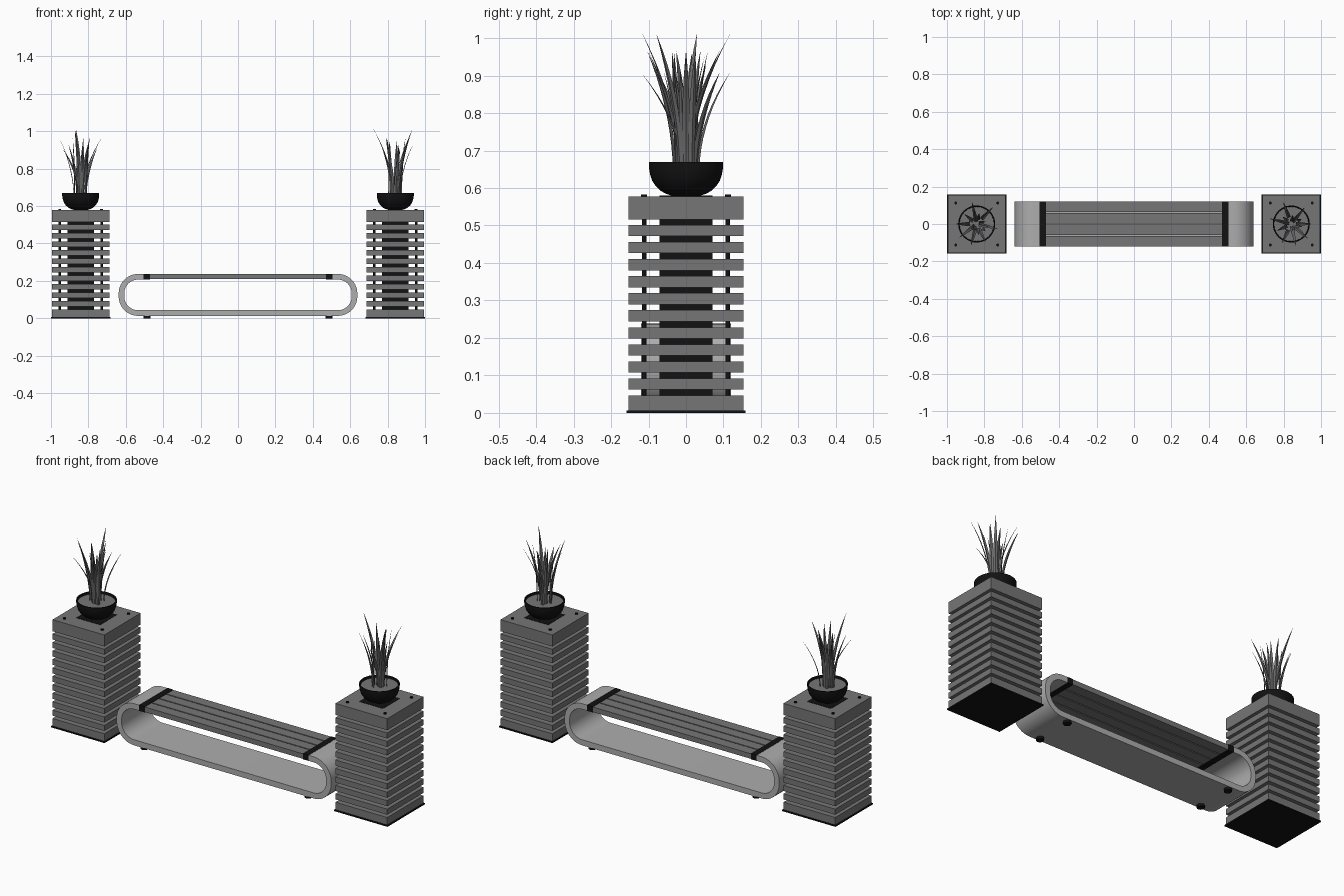
import bpy, bmesh, math
from mathutils import Matrix, Vector

if "Cube" in bpy.data.objects:
    bpy.data.objects.remove(bpy.data.objects["Cube"])


def material(name, v):
    m = bpy.data.materials.new(name)
    m.diffuse_color = (v, v, v, 1)
    m.use_nodes = True
    m.node_tree.nodes["Principled BSDF"].inputs["Base Color"].default_value = m.diffuse_color
    return m


BLACK = material("black_metal", 0.006)
WOOD = material("wood", 0.18)
STONE = material("concrete", 0.42)
LEAF = material("leaf", 0.14)


def finish(name, bm, mat, smooth=False, loc=(0, 0, 0)):
    bmesh.ops.recalc_face_normals(bm, faces=bm.faces)
    me = bpy.data.meshes.new(name)
    bm.to_mesh(me)
    bm.free()
    me.materials.append(mat)
    ob = bpy.data.objects.new(name, me)
    ob.location = loc
    bpy.context.collection.objects.link(ob)
    if smooth:
        bpy.ops.object.select_all(action='DESELECT')
        ob.select_set(True)
        bpy.context.view_layer.objects.active = ob
        bpy.ops.object.shade_smooth_by_angle(angle=math.radians(35))
    return ob


def box(bm, x0, x1, y0, y1, z0, z1):
    m = Matrix.Translation(((x0 + x1) / 2, (y0 + y1) / 2, (z0 + z1) / 2))
    bmesh.ops.create_cube(bm, size=1, matrix=m @ Matrix.Diagonal((x1 - x0, y1 - y0, z1 - z0, 1)))


def rod(bm, x, y, r, z0, z1):
    bmesh.ops.create_cone(bm, cap_ends=True, segments=24, radius1=r, radius2=r, depth=z1 - z0,
                          matrix=Matrix.Translation((x, y, (z0 + z1) / 2)))


def lathe(bm, profile, n=48):
    vs = [bm.verts.new((r, 0, z)) for r, z in profile]
    es = [bm.edges.new(p) for p in zip(vs, vs[1:])]
    bmesh.ops.spin(bm, geom=vs + es, cent=(0, 0, 0), axis=(0, 0, 1), angle=math.tau, steps=n)
    bmesh.ops.remove_doubles(bm, verts=bm.verts, dist=1e-5)


def blade(bm, angle, reach, tip, width, base):
    # folded leaf that curves outward and tapers to a point
    a = math.radians(angle)
    out, side = Vector((math.cos(a), math.sin(a), 0)), Vector((-math.sin(a), math.cos(a), 0))
    rows, n = [], 9
    for i in range(n + 1):
        t = i / n
        c = out * (base + (reach - base) * t ** 1.9) + Vector((0, 0, 0.645 + (tip - 0.645) * t))
        w = width / 2 * (0.55 + 1.1 * t - 1.65 * t ** 2.2) + 0.0002
        rows.append([bm.verts.new(c + side * k * w + out * abs(k) * -w * 0.35) for k in (-1, 0, 1)])
    for p, q in zip(rows, rows[1:]):
        for k in (0, 1):
            bm.faces.new((p[k], p[k + 1], q[k + 1], q[k]))


# blade table: angle, reach, tip height
BLADES = [(166, .12, 1.01), (319, .12, 1.01), (244, .115, .965), (51, .115, .965), (0, .11, .96),
          (110, .125, .908), (282, .12, .905), (205, .085, .93), (25, .06, .965), (80, .05, .95),
          (140, .06, .965), (225, .045, .96), (300, .04, .93), (345, .06, .91), (185, .03, .90)]


def planter(side, cx, turn):
    loc = (cx, 0, 0)
    # base plate
    bm = bmesh.new()
    box(bm, -.159, .159, -.159, .159, 0, .007)
    finish(side + "_base_plate", bm, BLACK, loc=loc)
    # stacked boards with gaps
    bm = bmesh.new()
    levels = [(.007, .047)] + [(.062 + k * .0455, .092 + k * .0455) for k in range(10)] + [(.516, .578)]
    for z0, z1 in levels:
        box(bm, -.154, .154, -.154, .154, z0, z1)
    finish(side + "_boards", bm, WOOD, loc=loc)
    # inner post and corner rods
    bm = bmesh.new()
    box(bm, -.071, .071, -.071, .071, .005, .5795)
    finish(side + "_inner_post", bm, BLACK, loc=loc)
    bm = bmesh.new()
    for x in (-.112, .112):
        for y in (-.112, .112):
            rod(bm, x, y, .006, .005, .579)
            rod(bm, x, y, .008, .577, .583)
    finish(side + "_corner_rods", bm, BLACK, True, loc)
    # bowl
    bm = bmesh.new()
    lathe(bm, [(0, .579), (.035, .579), (.052, .584), (.067, .592), (.08, .604), (.09, .619), (.096, .637),
               (.099, .655), (.099, .669), (.094, .669), (.092, .645), (0, .645)])
    finish(side + "_bowl", bm, BLACK, True, loc)
    # soil
    bm = bmesh.new()
    rod(bm, 0, 0, .0925, .64, .657)
    finish(side + "_soil", bm, WOOD, True, loc)
    # plant
    bm = bmesh.new()
    for i, (a, r, tip) in enumerate(BLADES):
        blade(bm, a + turn, r, tip, .026, .014 + .012 * (i % 3))
    finish(side + "_plant", bm, LEAF, True, loc)


planter("left", -.841, -64)
planter("right", .841, 0)

# concrete loop of the bench, open on top between the wooden slats
X, Z0, Z1, R, T, S = .638, .013, .237, .104, .03, 14


def loop_half(inset):
    r, pts = R - inset, [(.503, Z1 - inset)]
    for cz, a0 in ((Z1 - R, 90), (Z0 + R, 0)):
        for i in range(S + 1):
            a = math.radians(a0 - 90 * i / S)
            pts.append((X - R + r * math.cos(a), cz + r * math.sin(a)))
    return pts


def loop_path(inset):
    h = loop_half(inset)
    return h + [(-x, z) for x, z in reversed(h)]


bm = bmesh.new()
rings = []
for (ox, oz), (ix, iz) in zip(loop_path(0), loop_path(T)):
    rings.append([bm.verts.new(c) for c in ((ox, -.12, oz), (ox, .12, oz), (ix, .12, iz), (ix, -.12, iz))])
for p, q in zip(rings, rings[1:]):
    for k in range(4):
        bm.faces.new((p[k], p[(k + 1) % 4], q[(k + 1) % 4], q[k]))
bm.faces.new(rings[0])
bm.faces.new(rings[-1])
finish("bench_loop", bm, STONE, True)

# seat slats
bm = bmesh.new()
for k in range(4):
    y = -.12 + k * .0615
    box(bm, -.472, .472, y, y + .0555, .209, .236)
finish("seat_slats", bm, WOOD)

# black end strips and feet
for side, s in (("left", -1), ("right", 1)):
    bm = bmesh.new()
    x0, x1 = sorted((s * .47, s * .504))
    box(bm, x0, x1, -.1205, .1205, .207, .238)
    finish(side + "_seat_strip", bm, BLACK)
    bm = bmesh.new()
    for y in (-.098, .098):
        rod(bm, s * .487, y, .019, 0, .014)
    finish(side + "_feet", bm, BLACK, True)
